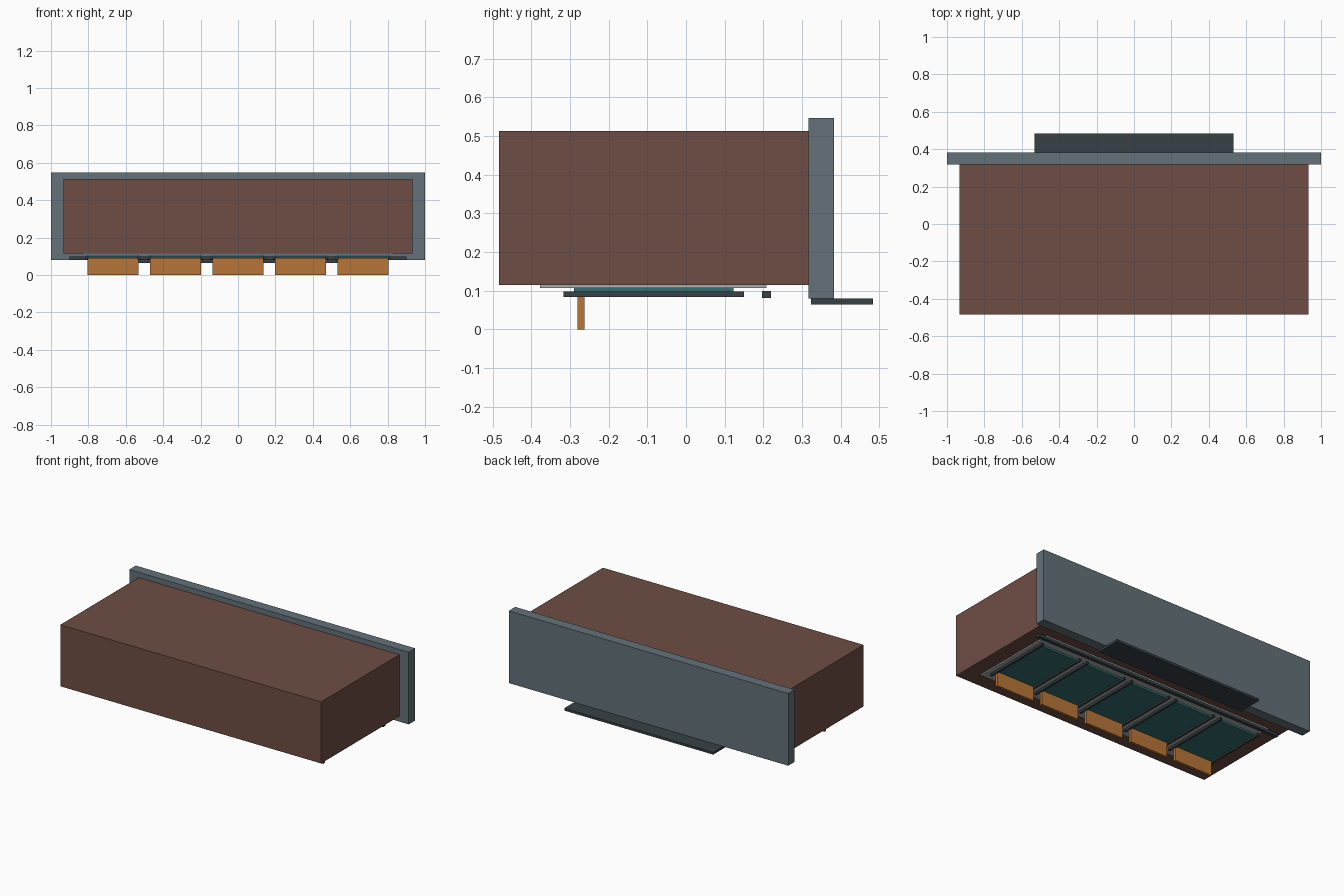
import bpy

if "Cube" in bpy.data.objects:
    bpy.data.objects.remove(bpy.data.objects["Cube"])


def material(name, rgb):
    m = bpy.data.materials.new(name)
    m.diffuse_color = (*rgb, 1)
    m.use_nodes = True
    m.node_tree.nodes["Principled BSDF"].inputs["Base Color"].default_value = m.diffuse_color
    return m


BROWN = material("brown", (0.155, 0.075, 0.056))
SLATE = material("slate", (0.125, 0.168, 0.19))
DARK = material("dark metal", (0.04, 0.053, 0.06))
GREY = material("light grey", (0.4, 0.43, 0.42))
TEAL = material("teal", (0.035, 0.16, 0.165))
ORANGE = material("orange", (0.48, 0.18, 0.04))


def box(name, x, y, z, mat):
    """Box from (min, max) ranges on each axis."""
    bpy.ops.mesh.primitive_cube_add(size=1, location=[sum(r) / 2 for r in (x, y, z)])
    ob = bpy.context.object
    ob.name = name
    ob.scale = [r[1] - r[0] for r in (x, y, z)]
    bpy.ops.object.transform_apply(location=False, rotation=False, scale=True)
    ob.data.materials.append(mat)
    return ob


# Main body, rear plate and the tray behind it
box("body", (-0.933, 0.933), (-0.483, 0.317), (0.115, 0.513), BROWN)
box("back_plate", (-1, 1), (0.317, 0.383), (0.08, 0.547), SLATE)
box("rear_tray", (-0.533, 0.533), (0.323, 0.483), (0.065, 0.08), DARK)

# Underside panel and cross rail
box("underside_panel", (-0.833, 0.833), (-0.377, 0.208), (0.107, 0.116), GREY)
box("cross_rail", (-0.9, 0.9), (0.197, 0.22), (0.081, 0.099), DARK)

# Five bays: glass pane, two side rails and a hanging flap
for i in range(5):
    c = (i - 2) * 0.3345
    box(f"pane_{i + 1}", (c - 0.137, c + 0.137), (-0.29, 0.123), (0.095, 0.108), TEAL)
    for side, s in (("left", -1), ("right", 1)):
        r = c + s * 0.14
        box(f"{side}_rail_{i + 1}", (r - 0.007, r + 0.007), (-0.317, 0.15), (0.084, 0.098), DARK)
    box(f"flap_{i + 1}", (c - 0.136, c + 0.136), (-0.28, -0.263), (0, 0.092), ORANGE)
